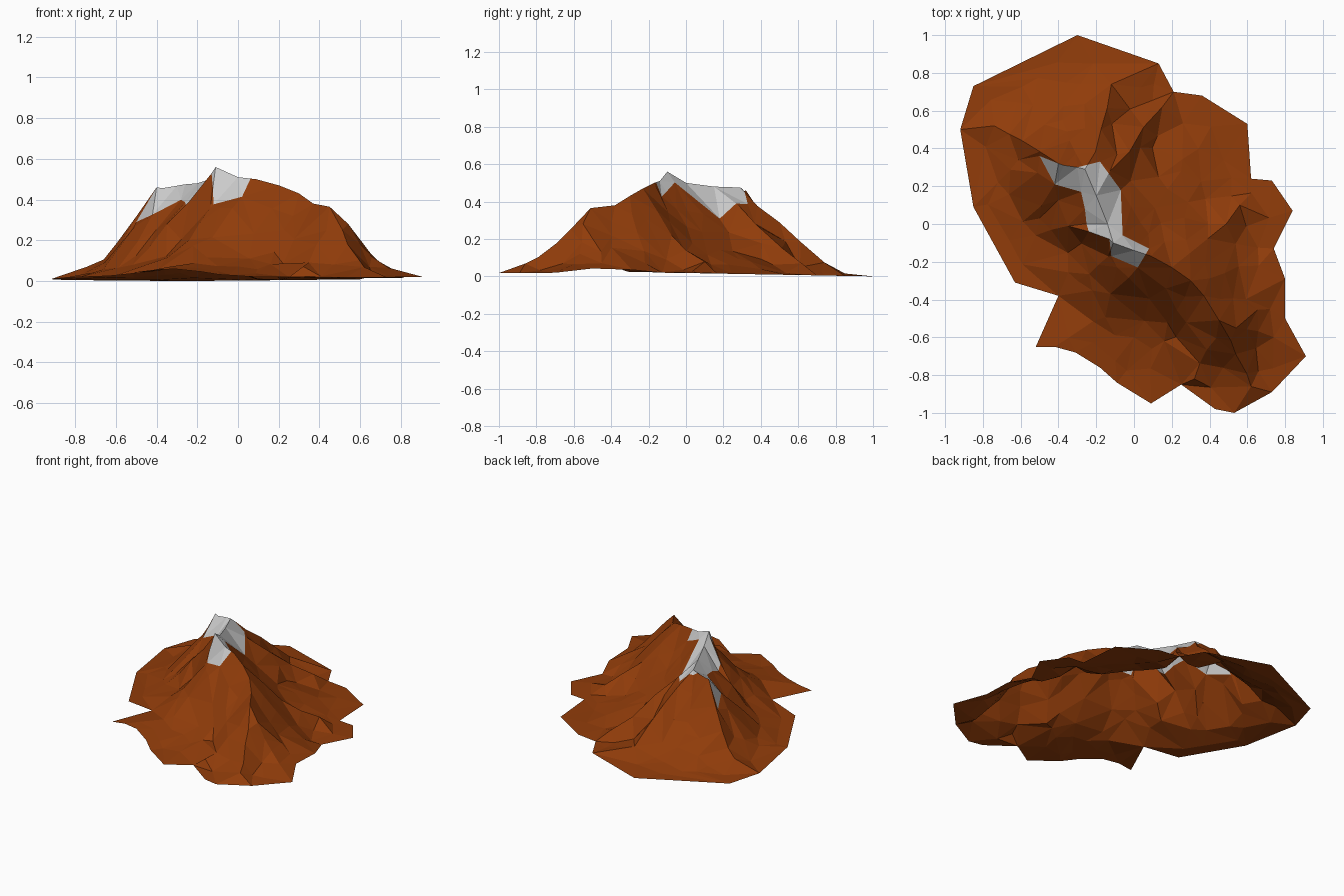
import bpy, math, random
from mathutils import Vector
from mathutils.geometry import delaunay_2d_cdt, intersect_point_line

if "Cube" in bpy.data.objects:
    bpy.data.objects.remove(bpy.data.objects["Cube"])

random.seed(4)

# Foot outline, crest line (x, y, z), snow patch outline
OUTLINE = [(-.30, 1), (.13, .85), (.21, .70), (.36, .68), (.60, .53), (.62, .24), (.73, .23),
           (.84, .07), (.74, -.13), (.80, -.29), (.80, -.50), (.91, -.70), (.73, -.89), (.53, -1),
           (.43, -.98), (.25, -.85), (.09, -.95), (-.09, -.84), (-.18, -.76), (-.31, -.68),
           (-.42, -.65), (-.52, -.65), (-.40, -.38), (-.63, -.31), (-.85, .09), (-.92, .50), (-.85, .73)]
CREST = [(-.40, .32, .46), (-.26, .29, .475), (-.20, .15, .48), (-.14, 0, .50), (-.11, -.10, .56),
         (0, -.14, .51), (.09, -.17, .50), (.20, -.23, .47), (.30, -.30, .43), (.37, -.38, .38),
         (.45, -.51, .365)]
SNOW = [(-.50, .36), (-.37, .31), (-.30, .30), (-.18, .33), (-.07, .18), (-.06, -.06), (.08, -.13),
        (.02, -.23), (-.12, -.17), (-.13, -.08), (-.24, -.04), (-.26, .08), (-.28, .17), (-.42, .21)]
# Side spurs: crest index, end x, end y, steepness of the fall
SPURS = [(0, -.74, .52, 1.6), (1, -.38, .55, 1.4), (1, -.12, .74, .9), (2, .15, .62, 1.1),
         (3, -.52, -.06, 2), (4, -.30, -.30, 1.6), (5, .25, .28, 1.5), (7, .56, .10, 1.3),
         (7, .0, -.60, 1.4), (8, .66, -.22, 1.1), (9, .72, -.45, 1.2), (10, .74, -.60, 1.2),
         (10, .62, -.86, 1.4), (10, .32, -.82, 1.5), (8, .16, -.62, 1.4)]


def nearest(p, pts):
    """Closest distance and height on a polyline of 3D points."""
    best = (9, 0)
    for a, b in zip(pts, pts[1:]):
        a2, b2 = Vector(a[:2]), Vector(b[:2])
        q, s = intersect_point_line(p, a2, b2)
        s = min(1, max(0, s))
        d = (p - a2.lerp(b2, s)).length
        if d < best[0]:
            best = (d, a[2] + (b[2] - a[2]) * s)
    return best


def inside(p, poly):
    hit = False
    for a, b in zip(poly, poly[1:] + poly[:1]):
        if (a[1] > p[1]) != (b[1] > p[1]):
            if p[0] < a[0] + (b[0] - a[0]) * (p[1] - a[1]) / (b[1] - a[1]):
                hit = not hit
    return hit


def spur_line(i, x, y, power):
    a = Vector(CREST[i])
    line = []
    for k in range(5):
        s = k / 4
        wob = random.uniform(-.025, .025) if 0 < k < 4 else 0
        line.append((a.x + (x - a.x) * s + wob, a.y + (y - a.y) * s - wob,
                     a.z * (1 - s) ** power + .07 * s))
    return line


spurs = [spur_line(*s) for s in SPURS]
rim_loop = [(x, y, 0) for x, y in OUTLINE + OUTLINE[:1]]


def height(p):
    rim_z = .018 - .018 * p.y if p.y > 0 else .018
    rim_z += .05 * math.exp(-((p.x + .28) ** 2 + (p.y + .55) ** 2) / .09)
    rim_z += .03 * math.exp(-((p.x - .8) ** 2 + (p.y + .42) ** 2) / .03)
    out = nearest(p, rim_loop)[0]
    d, top = nearest(p, CREST)
    if out < .002:
        return max(0, rim_z)
    t = d / (d + out)
    z = rim_z + (top - rim_z) * (1 - t) ** 2.35
    for line in spurs:
        sd, sz = nearest(p, line)
        z = max(z, sz - 1.1 * sd)
    if d > .03:
        z += random.uniform(-.013, .013) * min(1, out / .2)
    return max(z, rim_z * .9)


# Plan points: outline, snow edge, crest and spurs, then scattered fill
verts, edges = [], []


def add_chain(pts, closed=False):
    n = len(verts)
    verts.extend(Vector(p[:2]) for p in pts)
    edges.extend((n + i, n + i + 1) for i in range(len(pts) - 1))
    if closed:
        edges.append((n + len(pts) - 1, n))


add_chain(OUTLINE, True)
add_chain(SNOW, True)
add_chain(CREST)
for line in spurs:
    add_chain(line)
step = .125
for i in range(-8, 9):
    for j in range(-8, 9):
        p = Vector((i * step + random.uniform(-.04, .04), j * step + random.uniform(-.04, .04)))
        if inside(p, OUTLINE) and nearest(p, rim_loop)[0] > .06:
            if min((p - v).length for v in verts) > .06:
                verts.append(p)

res = delaunay_2d_cdt(verts, edges, [list(range(len(OUTLINE)))], 1, .012)
points = [(p.x, p.y, height(p)) for p in res[0]]
rock, snow = [], []
for f in res[2]:
    c = sum((res[0][i] for i in f), Vector((0, 0))) / len(f)
    if inside(c, OUTLINE):
        (snow if inside(c, SNOW) else rock).append(list(f))


def make_part(name, faces):
    used = sorted({i for f in faces for i in f})
    remap = {v: k for k, v in enumerate(used)}
    me = bpy.data.meshes.new(name)
    me.from_pydata([points[i] for i in used], [], [[remap[i] for i in f] for f in faces])
    me.update()
    ob = bpy.data.objects.new(name, me)
    bpy.context.collection.objects.link(ob)
    return ob


# Brown slopes and grey snow cap, an open shell
slopes = make_part("mountain_slopes", rock)
make_part("snow_cap", snow)
mat = bpy.data.materials.new("brown_rock")
mat.diffuse_color = (.28, .045, .003, 1)
mat.use_nodes = True
mat.node_tree.nodes["Principled BSDF"].inputs["Base Color"].default_value = mat.diffuse_color
slopes.data.materials.append(mat)
